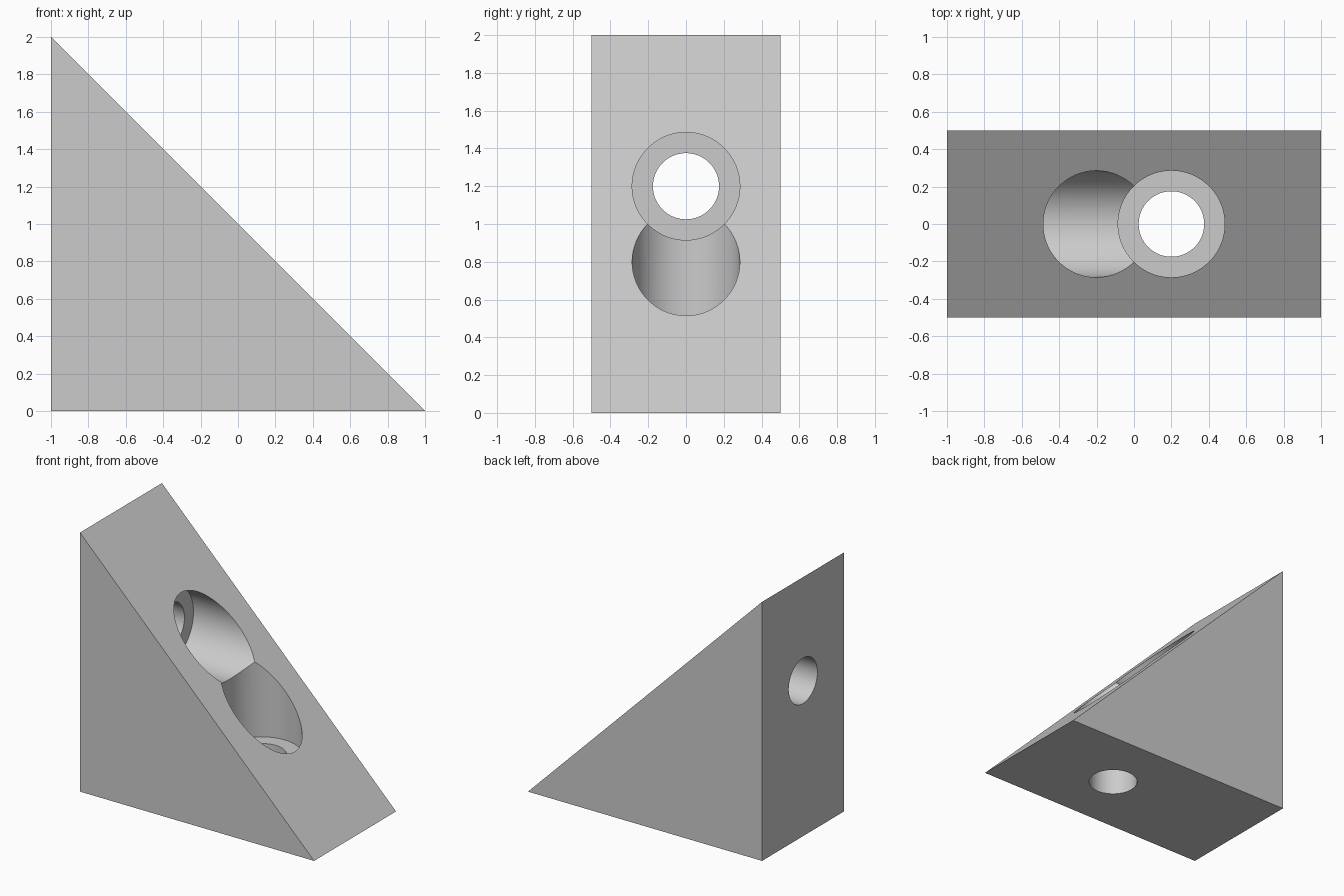
import bpy
import bmesh
import math

cube = bpy.data.objects.get("Cube")
if cube:
    bpy.data.objects.remove(cube, do_unlink=True)

HALF_WIDTH = 0.5
SHAFT_RADIUS, BORE_RADIUS = 0.175, 0.285
FLOOR = 0.42          # thickness left under each counterbore
HOLE_OFFSET = 1.2     # distance of each hole axis from the square corner

grey = bpy.data.materials.new("plain grey")
grey.use_nodes = True
colour = (0.6, 0.6, 0.6, 1)
grey.diffuse_color = colour
grey.node_tree.nodes["Principled BSDF"].inputs["Base Color"].default_value = colour

# Wedge body: a right triangle extruded from front to back
bm = bmesh.new()
profile = [(-1, 0), (1, 0), (-1, 2)]
face = bm.faces.new([bm.verts.new((x, -HALF_WIDTH, z)) for x, z in profile])
extruded = bmesh.ops.extrude_face_region(bm, geom=[face])["geom"]
bmesh.ops.translate(bm, vec=(0, 2 * HALF_WIDTH, 0),
                    verts=[v for v in extruded if isinstance(v, bmesh.types.BMVert)])
bmesh.ops.recalc_face_normals(bm, faces=bm.faces)
mesh = bpy.data.meshes.new("corner_bracket")
bm.to_mesh(mesh)
bm.free()
mesh.materials.append(grey)
bracket = bpy.data.objects.new("corner_bracket", mesh)
bpy.context.collection.objects.link(bracket)


def cut_cylinder(radius, start, end, horizontal):
    """Cut a round hole inward from the base, or from the upright face."""
    middle = (start + end) / 2
    if horizontal:
        place, turn = (middle - 1, 0, HOLE_OFFSET), (0, math.pi / 2, 0)
    else:
        place, turn = (HOLE_OFFSET - 1, 0, middle), (0, 0, 0)
    bpy.ops.mesh.primitive_cylinder_add(vertices=96, radius=radius, depth=end - start,
                                        location=place, rotation=turn)
    cutter = bpy.context.object
    cutter.name = "hole_cutter"
    cutter.hide_render = True
    cutter.data.materials.append(grey)
    cut = bracket.modifiers.new("hole", 'BOOLEAN')
    cut.operation = 'DIFFERENCE'
    cut.solver = 'EXACT'
    cut.object = cutter
    bpy.context.view_layer.objects.active = bracket
    bpy.ops.object.modifier_apply(modifier=cut.name)
    bpy.data.objects.remove(cutter, do_unlink=True)


# Two matching counterbored screw holes
for horizontal in (False, True):
    cut_cylinder(BORE_RADIUS, FLOOR, 2, horizontal)
    cut_cylinder(SHAFT_RADIUS, -0.2, FLOOR + 0.08, horizontal)

# Smooth hole walls, sharp edges elsewhere
bpy.ops.object.select_all(action='DESELECT')
bracket.select_set(True)
bpy.context.view_layer.objects.active = bracket
bpy.ops.object.shade_smooth_by_angle(angle=math.radians(30))
